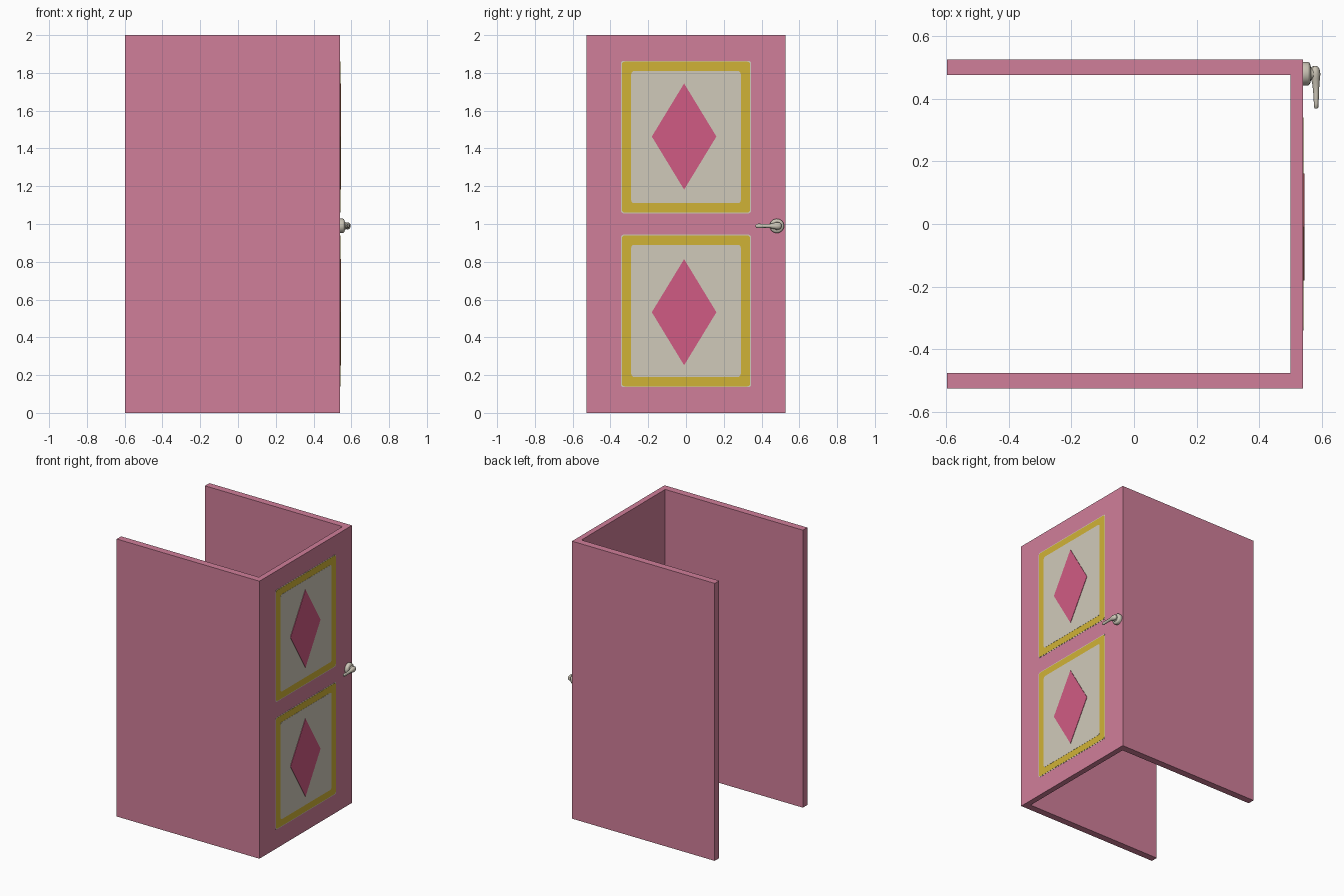
import bpy, bmesh, math
from mathutils import Vector

if "Cube" in bpy.data.objects:
    bpy.data.objects.remove(bpy.data.objects["Cube"])


def material(name, rgb):
    m = bpy.data.materials.new(name)
    m.diffuse_color = (*rgb, 1)
    m.use_nodes = True
    m.node_tree.nodes["Principled BSDF"].inputs["Base Color"].default_value = m.diffuse_color
    return m


PINK = material("dusty pink", (0.63, 0.21, 0.32))
YELLOW = material("mustard yellow", (0.63, 0.45, 0.037))
CREAM = material("cream", (0.63, 0.59, 0.49))
ROSE = material("deep rose", (0.63, 0.105, 0.23))
METAL = material("pale metal", (0.60, 0.56, 0.47))


def finish(name, bm, mat, smooth=False):
    bmesh.ops.recalc_face_normals(bm, faces=bm.faces)
    me = bpy.data.meshes.new(name)
    bm.to_mesh(me)
    bm.free()
    me.materials.append(mat)
    ob = bpy.data.objects.new(name, me)
    bpy.context.collection.objects.link(ob)
    if smooth:
        bpy.context.view_layer.objects.active = ob
        ob.select_set(True)
        bpy.ops.object.shade_smooth_by_angle(angle=math.radians(40))
        ob.select_set(False)
    return ob


def prism(name, pts, offset, mat):
    """Extrude a closed 3D outline by an offset."""
    bm = bmesh.new()
    f = bm.faces.new([bm.verts.new(p) for p in pts])
    r = bmesh.ops.extrude_face_region(bm, geom=[f])
    bmesh.ops.translate(bm, vec=offset,
                        verts=[v for v in r["geom"] if isinstance(v, bmesh.types.BMVert)])
    return finish(name, bm, mat)


def loft(name, rings, mat):
    """Skin equal-length point rings and cap both ends."""
    bm = bmesh.new()
    vs = [[bm.verts.new(p) for p in ring] for ring in rings]
    n = len(vs[0])
    for a, b in zip(vs, vs[1:]):
        for i in range(n):
            j = (i + 1) % n
            bm.faces.new((a[i], a[j], b[j], b[i]))
    bm.faces.new(vs[0])
    bm.faces.new(vs[-1])
    return finish(name, bm, mat, True)


def rounded(x, hy, zc, hz, r):
    pts = []
    for k, (sy, sz) in enumerate([(1, 1), (-1, 1), (-1, -1), (1, -1)]):
        for s in range(5):
            a = math.pi / 2 * (k + s / 4)
            pts.append((x, sy * (hy - r) + r * math.cos(a),
                        zc + sz * (hz - r) + r * math.sin(a)))
    return pts


# Door and two side walls: one U-shaped plan extruded upwards
X0, XI, XF, YI, YO = -0.598, 0.50, 0.54, 0.477, 0.527
plan = [(X0, -YO), (XF, -YO), (XF, YO), (X0, YO),
        (X0, YI), (XI, YI), (XI, -YI), (X0, -YI)]
prism("door_and_walls", [(x, y, 0) for x, y in plan], Vector((0, 0, 2)), PINK)

# Two decorated panels: cream edging, yellow border, cream field, diamond
for tag, zc, dz in (("lower", 0.54, 0.533), ("upper", 1.46, 1.463)):
    layers = (("edging", 0.345, 0.404, 0.015, 0.001, CREAM),
              ("border", 0.340, 0.399, 0.015, 0.002, YELLOW),
              ("field", 0.290, 0.350, 0.016, 0.003, CREAM))
    for part, hy, hz, r, t, mat in layers:
        prism(f"{tag}_panel_{part}", rounded(XF - 0.002, hy, zc, hz, r),
              Vector((t + 0.002, 0, 0)), mat)
    cy, x = -0.01, XF - 0.001
    prism(f"{tag}_diamond",
          [(x, cy + 0.171, dz), (x, cy, dz + 0.281), (x, cy - 0.171, dz), (x, cy, dz - 0.281)],
          Vector((0.007, 0, 0)), ROSE)

# Handle rosette and neck, turned about the x axis
HY, HZ, N = 0.481, 0.99, 24
turned = [(0.538, 0.038), (0.556, 0.038), (0.561, 0.035), (0.564, 0.029),
          (0.566, 0.021), (0.572, 0.018), (0.582, 0.017)]
loft("handle_rosette",
     [[(x, HY + r * math.cos(2 * math.pi * i / N), HZ + r * math.sin(2 * math.pi * i / N))
       for i in range(N)] for x, r in turned], METAL)

# Handle lever: oval sections (y, centre x, half depth, half height)
lever = [(0.506, 0.579, 0.003, 0.004), (0.503, 0.579, 0.010, 0.013),
         (0.495, 0.580, 0.014, 0.018), (0.480, 0.581, 0.0155, 0.019),
         (0.465, 0.581, 0.014, 0.016), (0.445, 0.582, 0.011, 0.011),
         (0.415, 0.583, 0.009, 0.010), (0.385, 0.583, 0.0075, 0.012),
         (0.374, 0.583, 0.007, 0.010), (0.369, 0.583, 0.004, 0.005)]
loft("handle_lever",
     [[(cx + a * math.cos(2 * math.pi * i / 16), y, HZ + b * math.sin(2 * math.pi * i / 16))
       for i in range(16)] for y, cx, a, b in lever], METAL)
